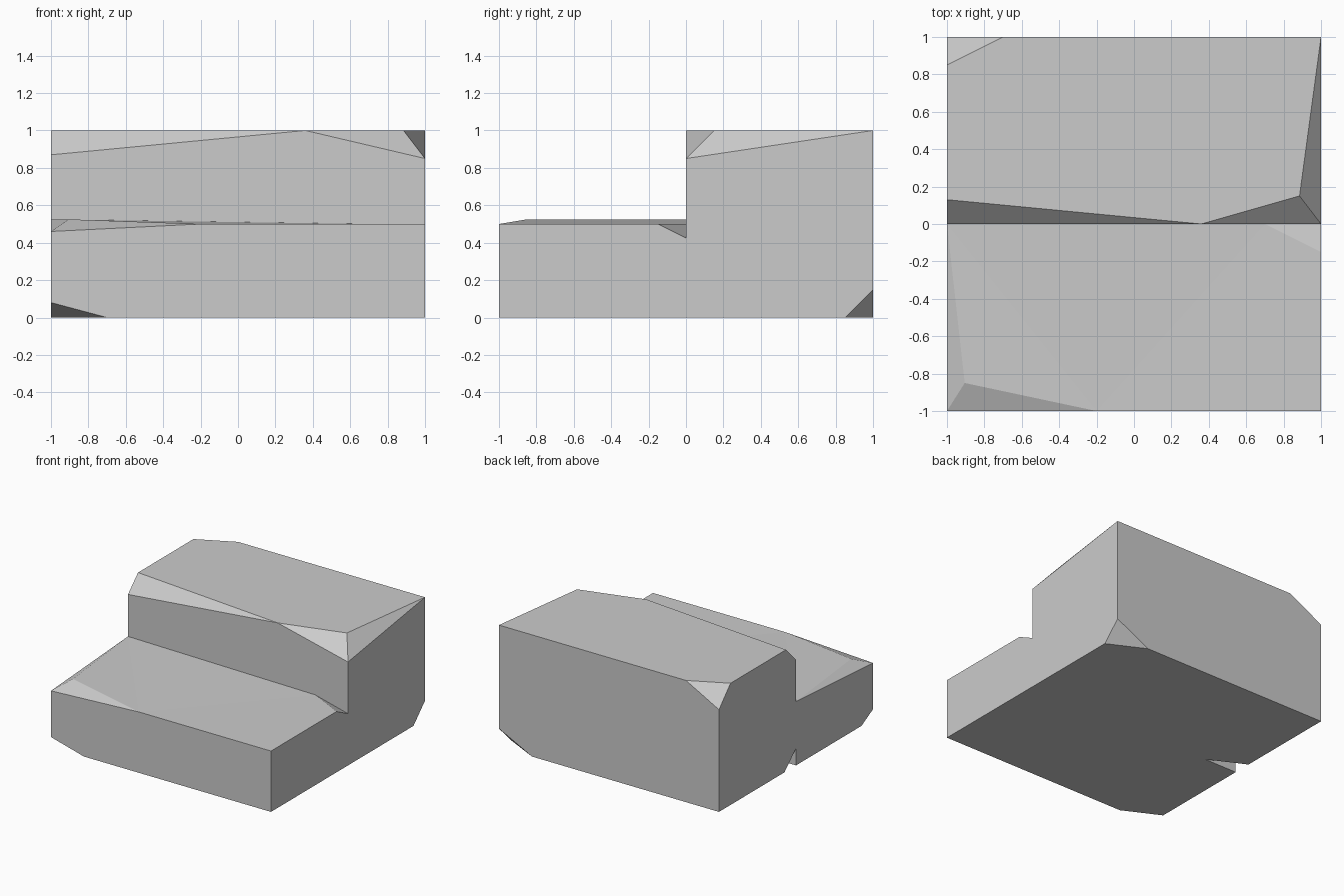
import bpy
import bmesh

cube = bpy.data.objects.get("Cube")
if cube:
    bpy.data.objects.remove(cube, do_unlink=True)

# One plain stone colour
stone = bpy.data.materials.new("stone_grey")
stone.use_nodes = True
stone.diffuse_color = (0.6, 0.6, 0.6, 1)
stone.node_tree.nodes["Principled BSDF"].inputs["Base Color"].default_value = (0.6, 0.6, 0.6, 1)


def block(name, corners, faces):
    """Flat-shaded chipped block: each face is a word spelled from corner letters."""
    bm = bmesh.new()
    verts = {key: bm.verts.new(co) for key, co in corners.items()}
    for word in faces.split():
        bm.faces.new([verts[key] for key in word])
    bmesh.ops.recalc_face_normals(bm, faces=bm.faces[:])
    mesh = bpy.data.meshes.new(name)
    bm.to_mesh(mesh)
    bm.free()
    mesh.materials.append(stone)
    obj = bpy.data.objects.new(name, mesh)
    bpy.context.collection.objects.link(obj)
    return obj


# Lower step: worn top (A-F, P), notch beside the riser (N), chipped foot (J, K, L)
block("lower_step", dict(
    A=(-1, -1, 0.46), B=(-0.2, -1, 0.5), C=(1, -1, 0.5), D=(1, -0.15, 0.5),
    E=(0.7, 0, 0.5), F=(-1, 0, 0.525), P=(-0.905, -0.85, 0.525), N=(1, 0, 0.425),
    G=(1, -1, 0), H=(1, 0, 0), I=(-1, 0, 0),
    J=(-1, -0.85, 0), K=(-0.7, -1, 0), L=(-1, -1, 0.08),
), "APF ABP PBF FBE BCDE DNE ALKGCB CGHND FENHI AFIJL GKJIH LJK")

# Upper step: worn front edge (A-F), chipped back corner (G, H, I),
# chipped feet (K, L, M and O, P, Q)
block("upper_step", dict(
    A=(-1, 0, 0.87), B=(-1, 0.13, 1), C=(0.36, 0, 1), D=(0.885, 0.15, 1),
    E=(1, 0, 0.85), F=(1, 1, 1), G=(-0.7, 1, 1), H=(-1, 0.85, 1), I=(-1, 1, 0.84),
    J=(1, 0, 0), K=(1, 0.85, 0), L=(1, 1, 0.15), M=(0.7, 1, 0), N=(-1, 1, 0),
    O=(-1, 0.15, 0), P=(-1, 0, 0.14), Q=(-0.7, 0, 0),
), "BCDFGH ACB CED EFD GHI APQJEC EJKLF FLMNIG ABHINOP QONMKJ KLM OPQ")
